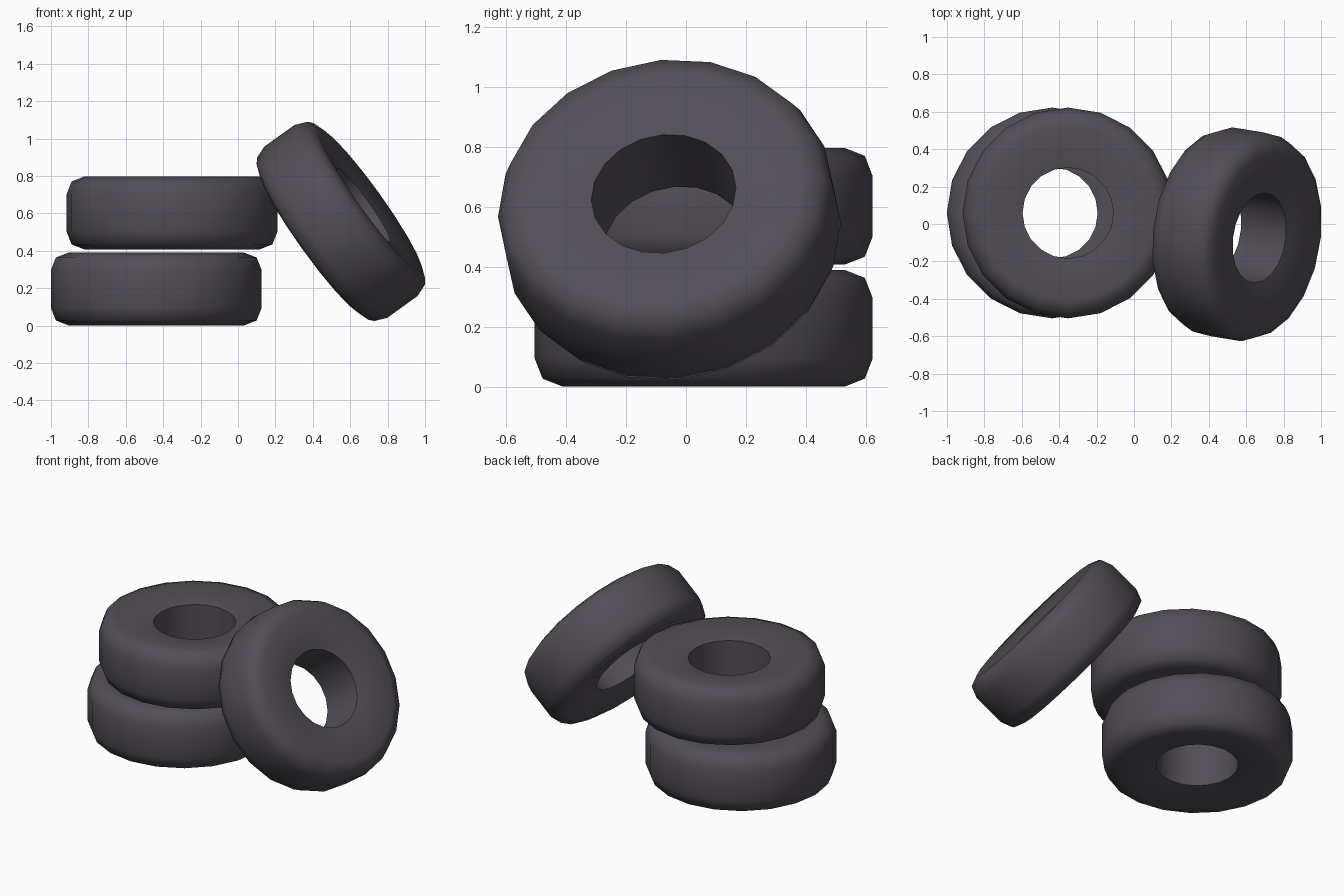
import bpy, bmesh, math
from mathutils import Vector, Matrix

if "Cube" in bpy.data.objects:
    bpy.data.objects.remove(bpy.data.objects["Cube"])

SIDES = 20
# half cross-section (radius, axial offset): hole rim, shoulder, bevel, tread edge
HALF = [(0.243, 0.15), (0.47, 0.1945), (0.537, 0.168), (0.5635, 0.10)]
PROFILE = HALF + [(r, -a) for r, a in reversed(HALF)]

rubber = bpy.data.materials.new("dark_rubber")
rubber.diffuse_color = (0.085, 0.075, 0.092, 1)
rubber.use_nodes = True
rubber.node_tree.nodes["Principled BSDF"].inputs["Base Color"].default_value = rubber.diffuse_color


def tire(name, matrix):
    """Lathe the closed profile around local z."""
    bm = bmesh.new()
    rings = []
    for i in range(SIDES):
        t = 2 * math.pi * i / SIDES
        rings.append([bm.verts.new((r * math.cos(t), r * math.sin(t), a)) for r, a in PROFILE])
    n = len(PROFILE)
    for i in range(SIDES):
        p, q = rings[i], rings[(i + 1) % SIDES]
        for j in range(n):
            k = (j + 1) % n
            bm.faces.new((p[j], p[k], q[k], q[j]))
    bmesh.ops.recalc_face_normals(bm, faces=bm.faces)
    # smooth everywhere except the hole rims
    for f in bm.faces:
        f.smooth = True
    for e in bm.edges:
        e.smooth = e.calc_face_angle(0) < math.radians(60)
    mesh = bpy.data.meshes.new(name)
    bm.to_mesh(mesh)
    bm.free()
    mesh.materials.append(rubber)
    obj = bpy.data.objects.new(name, mesh)
    obj.matrix_world = matrix
    bpy.context.collection.objects.link(obj)


# two stacked tires
tire("bottom_tire", Matrix.Translation((-0.437, 0.059, 0.1955)))
tire("upper_tire", Matrix.Translation((-0.353, 0.059, 0.602)))

# tire leaning against the stack
axis = Vector((0.805, -0.13, 0.578)).normalized()
up = (Vector((0, 0, 1)) - axis * axis.z).normalized()
side = axis.cross(up)
lean = Matrix((up, side, axis)).transposed().to_4x4()
spin = Matrix.Rotation(math.radians(6), 4, 'Z')
tire("leaning_tire", Matrix.Translation((0.55, -0.055, 0.557)) @ lean @ spin)
